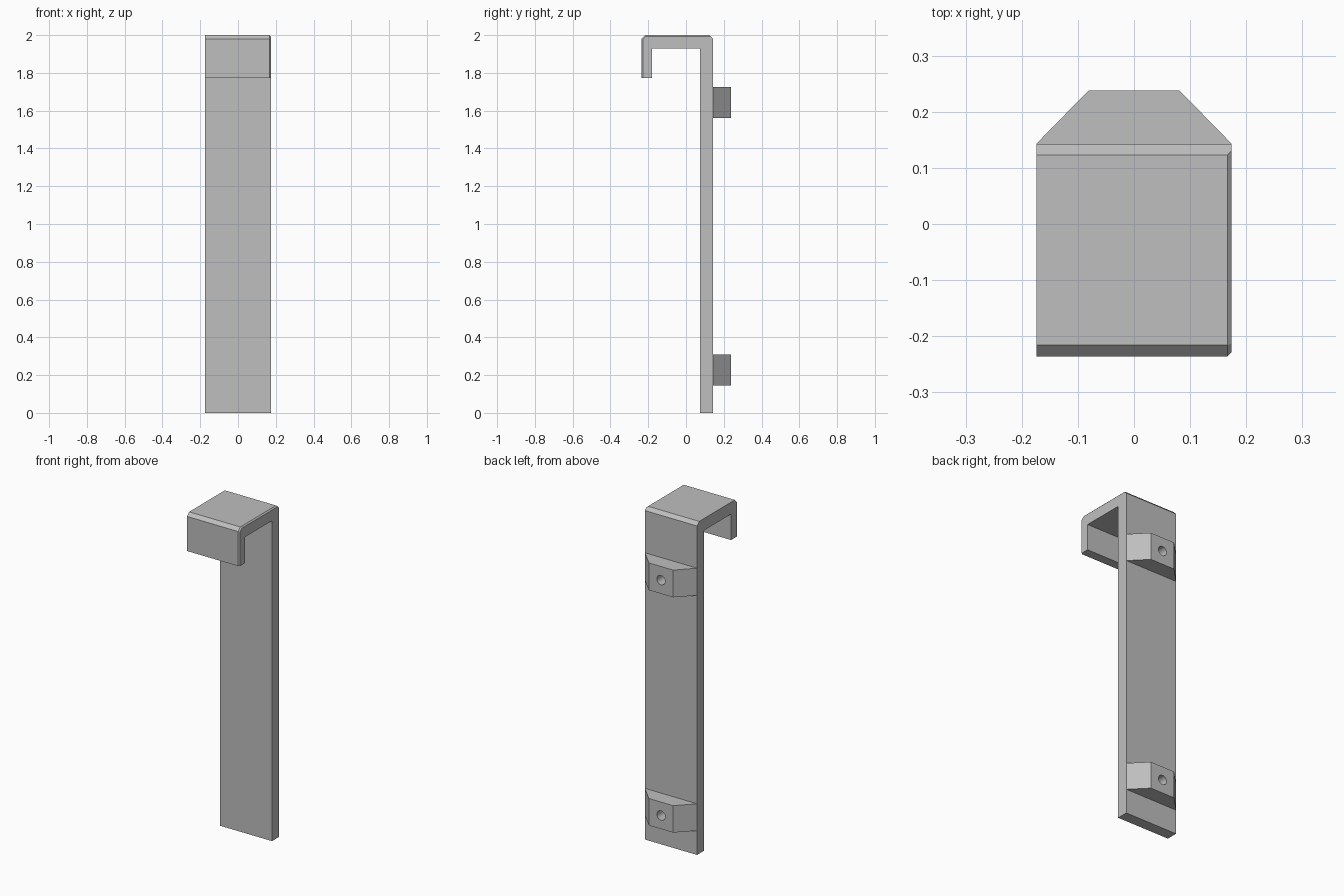
import bpy, bmesh, math

default = bpy.data.objects.get("Cube")
if default:
    bpy.data.objects.remove(default, do_unlink=True)

grey = bpy.data.materials.new("plain grey")
grey.use_nodes = True
colour = (0.52, 0.52, 0.52, 1)
grey.diffuse_color = colour
grey.node_tree.nodes["Principled BSDF"].inputs["Base Color"].default_value = colour

HALF = 0.174          # half width of the strap
BACK = 0.143          # rear face of the strap
FRONT = -0.236        # front face of the hook lip
EDGE = 0.02           # chamfer of the outer bends


def prism(name, points, offset, bevel_path=None):
    """Extrude a closed outline by an offset; bevel_path picks edges to chamfer."""
    bm = bmesh.new()
    face = bm.faces.new([bm.verts.new(p) for p in points])
    res = bmesh.ops.extrude_face_region(bm, geom=[face], use_keep_orig=True)
    moved = [v for v in res["geom"] if isinstance(v, bmesh.types.BMVert)]
    bmesh.ops.translate(bm, verts=moved, vec=offset)
    bmesh.ops.recalc_face_normals(bm, faces=bm.faces[:])
    if bevel_path:
        edges = [e for e in bm.edges if bevel_path(e)]
        bmesh.ops.bevel(bm, geom=edges, offset=0.0075, segments=1,
                        affect='EDGES', profile=0.5)
    mesh = bpy.data.meshes.new(name)
    bm.to_mesh(mesh)
    bm.free()
    mesh.materials.append(grey)
    obj = bpy.data.objects.new(name, mesh)
    bpy.context.collection.objects.link(obj)
    return obj


# Hooked strap: side outline, extruded across the width
outline = [
    (BACK, 0), (BACK, 2 - EDGE), (BACK - EDGE, 2),
    (FRONT + EDGE, 2), (FRONT, 2 - EDGE), (FRONT, 1.772),
    (-0.18, 1.772), (-0.18, 1.928), (0.075, 1.928), (0.075, 0),
]


def outer_left_edge(e):
    # Outer rim of the hook on the left side: top, front bend and lip
    a, b = (v.co for v in e.verts)
    on_side = min(a.x, b.x) > HALF - 0.001
    on_top = min(a.z, b.z) > 1.999
    on_front = max(a.y, b.y) < FRONT + EDGE + 0.001
    outside = min(a.y, b.y) < FRONT + 0.001 and max(a.y, b.y) < -0.2
    return on_side and (on_top or (on_front and outside))


prism("hooked_strap", [(-HALF, y, z) for y, z in outline],
      (2 * HALF, 0, 0), outer_left_edge)

# Two tapered mounting blocks, each with a blind screw hole
for name, low, high in (("lower", 0.146, 0.308), ("upper", 1.562, 1.726)):
    plan = [(-HALF, BACK), (HALF, BACK), (0.081, 0.238), (-0.081, 0.238)]
    block = prism(name + "_mounting_block", [(x, y, low) for x, y in plan],
                  (0, 0, high - low))
    bpy.ops.mesh.primitive_cylinder_add(
        vertices=24, radius=0.028, depth=0.16,
        location=(0, 0.24, (low + high) / 2), rotation=(math.pi / 2, 0, 0))
    cutter = bpy.context.object
    cutter.name = name + "_hole_cutter"
    cutter.hide_render = True
    cutter.data.materials.append(grey)
    cut = block.modifiers.new("screw hole", 'BOOLEAN')
    cut.operation = 'DIFFERENCE'
    cut.solver = 'EXACT'
    cut.object = cutter
    # Apply the cut, then drop the cutter
    bpy.context.view_layer.objects.active = block
    bpy.ops.object.modifier_apply(modifier=cut.name)
    bpy.data.objects.remove(cutter, do_unlink=True)
    # Smooth only the hole wall
    for o in bpy.context.selected_objects:
        o.select_set(False)
    block.select_set(True)
    bpy.ops.object.shade_smooth_by_angle(angle=math.radians(30))
